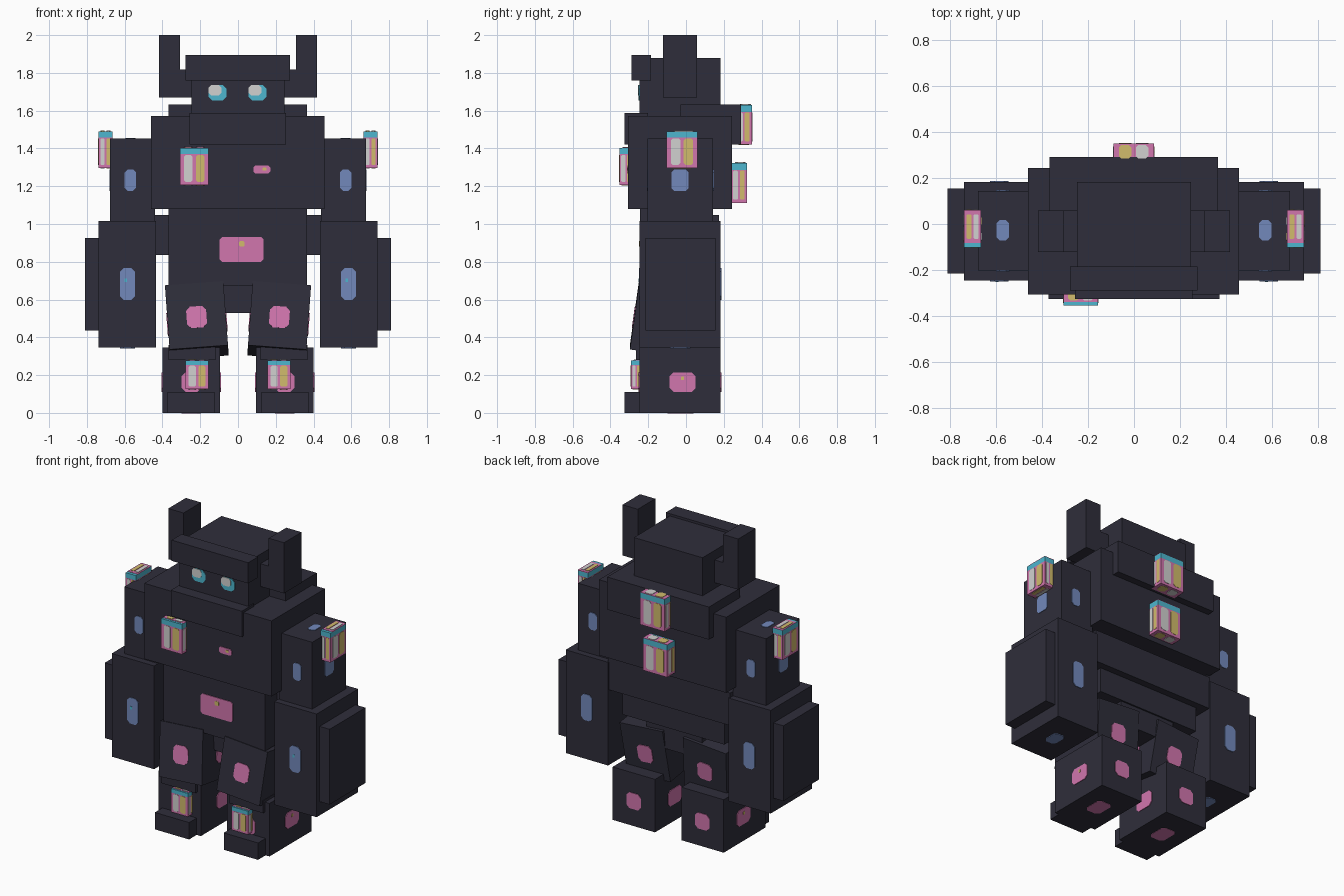
import bpy, math
from mathutils import Matrix, Vector

if "Cube" in bpy.data.objects:
    bpy.data.objects.remove(bpy.data.objects["Cube"])


def material(name, rgb):
    m = bpy.data.materials.new(name)
    m.diffuse_color = (*rgb, 1)
    m.use_nodes = True
    m.node_tree.nodes["Principled BSDF"].inputs["Base Color"].default_value = m.diffuse_color
    return m


DARK = material("dark_stone", (0.028, 0.027, 0.043))
PINK = material("pink", (0.64, 0.18, 0.42))
BLUE = material("slate_blue", (0.17, 0.25, 0.50))
CYAN = material("cyan", (0.075, 0.47, 0.62))
WHITE = material("pale_grey", (0.64, 0.64, 0.63))
YELLOW = material("soft_yellow", (0.64, 0.50, 0.15))


def make(name, verts, faces, mat, M=Matrix()):
    me = bpy.data.meshes.new(name)
    me.from_pydata(verts, [], faces)
    me.materials.append(mat)
    ob = bpy.data.objects.new(name, me)
    ob.matrix_world = M
    bpy.context.collection.objects.link(ob)
    return ob


def prism(name, loop, depth, mat, M=Matrix()):
    """Closed prism: outline points pushed along a depth vector."""
    n = len(loop)
    verts = [Vector(p) for p in loop] + [Vector(p) + depth for p in loop]
    faces = [tuple(reversed(range(n))), tuple(range(n, 2 * n))]
    faces += [(i, (i + 1) % n, n + (i + 1) % n, n + i) for i in range(n)]
    return make(name, verts, faces, mat, M)


def box(name, x, y, z, mat=DARK, M=Matrix()):
    x, y = sorted(x), sorted(y)
    loop = [(x[0], y[0], z[0]), (x[1], y[0], z[0]), (x[1], y[1], z[0]), (x[0], y[1], z[0])]
    return prism(name, loop, Vector((0, 0, z[1] - z[0])), mat, M)


def plate(name, c, n, w, h, mat, cut=0.25, lift=0.004, M=Matrix()):
    """Thin corner-cut plate lying on a surface at c that faces along n."""
    n, c = Vector(n), Vector(c)
    up = Vector((0, 1, 0)) if abs(n.z) > 0.5 else Vector((0, 0, 1))
    u = up.cross(n)
    k = cut * min(w, h)
    a, b = w / 2, h / 2
    if k:
        pts = [(a - k, -b), (a, k - b), (a, b - k), (a - k, b),
               (k - a, b), (-a, b - k), (-a, k - b), (k - a, -b)]
    else:
        pts = [(-a, -b), (a, -b), (a, b), (-a, b)]
    return prism(name, [c + u * p + up * q - n * 0.002 for p, q in pts], n * (lift + 0.002), mat, M)


def lantern(name, x, y, z):
    """Pink lantern box with a cyan cap and paired windows on every face."""
    cx, cy = sum(x) / 2, sum(y) / 2
    w, d, h = x[1] - x[0], y[1] - y[0], z[1] - z[0]
    cap = z[1] - h * 0.18
    box(name + "_body", x, y, (z[0], cap), PINK)
    box(name + "_cap", x, y, (cap, z[1] - 0.003), CYAN)
    edge = d * 0.12 if d > 0.1 else d * 0.2
    plate(name + "_lid", (cx, cy + edge / 2, z[1] - 0.003), (0, 0, 1), w, d - edge, PINK, 0, 0.002)
    zc, zh = z[0] + h * 0.44, h * 0.72
    sides = [((x[1], cy, zc), (1, 0, 0), d, zh), ((x[0], cy, zc), (-1, 0, 0), d, zh),
             ((cx, y[1], zc), (0, 1, 0), w, zh), ((cx, y[0], zc), (0, -1, 0), w, zh),
             ((cx, cy + edge / 2, z[1]), (0, 0, 1), w, d * 0.66),
             ((cx, cy, z[0]), (0, 0, -1), w, d * 0.66)]
    for c, n, fw, fh in sides:
        up = Vector((0, 1, 0)) if n[2] else Vector((0, 0, 1))
        u = up.cross(Vector(n))
        for sgn, mat in ((-1, WHITE), (1, YELLOW)):
            if n[2]:
                mat = YELLOW if mat == WHITE else WHITE
            plate(name + "_window", Vector(c) + u * sgn * fw * 0.21, n, fw * 0.31, fh, mat, 0.2, 0.002)


# Head, brow and chin
box("head", (-0.247, 0.247), (-0.247, 0.183), (1.55, 1.88))
box("brow", (-0.277, 0.275), (-0.288, -0.185), (1.76, 1.895))
box("chin", (-0.257, 0.255), (-0.325, -0.20), (1.42, 1.588))
for cx in (-0.108, 0.103):
    plate("eye", (cx, -0.247, 1.695), (0, -1, 0), 0.096, 0.082, CYAN)
    plate("eye_glint", (cx - 0.013, -0.247, 1.708), (0, -1, 0), 0.068, 0.055, WHITE, 0.25, 0.006)

# Torso
box("chest", (-0.46, 0.457), (-0.307, 0.243), (1.08, 1.572))
box("shoulder_hump", (-0.368, 0.365), (-0.03, 0.29), (1.42, 1.632))
box("waist", (-0.368, 0.366), (-0.243, 0.13), (0.675, 1.08))
box("back_belt", (-0.44, 0.44), (-0.12, 0.175), (0.835, 1.047))
box("pelvis", (-0.2, 0.2), (-0.15, 0.12), (0.53, 0.68))
plate("belly_patch", (0.019, -0.243, 0.866), (0, -1, 0), 0.232, 0.132, PINK, 0.1)
plate("belly_speck", (0.02, -0.243, 0.895), (0, -1, 0), 0.03, 0.028, YELLOW, 0.2, 0.006)
plate("chest_patch", (0.126, -0.307, 1.288), (0, -1, 0), 0.09, 0.042, PINK)
plate("chest_speck", (0.14, -0.307, 1.29), (0, -1, 0), 0.022, 0.016, YELLOW, 0.2, 0.006)

for s in (-1, 1):
    # Horns
    box("horn", (s * 0.307, s * 0.417), (-0.122, 0.058), (1.67, 2.0))
    box("horn_root", (s * 0.23, s * 0.31), (-0.122, 0.058), (1.67, 1.818))

    # Arms
    box("upper_arm", (s * 0.44, s * 0.677), (-0.203, 0.143), (0.95, 1.452))
    box("forearm", (s * 0.433, s * 0.738), (-0.245, 0.183), (0.345, 1.017))
    box("arm_guard", (s * 0.73, s * 0.81), (-0.214, 0.155), (0.435, 0.925))
    ax, fx = s * 0.57, s * 0.585
    for y, d in ((-0.203, -1), (0.143, 1)):
        plate("upper_arm_patch", (ax, y, 1.232), (0, d, 0), 0.06, 0.112, BLUE)
    plate("upper_arm_side_patch", (s * 0.677, -0.032, 1.232), (s, 0, 0), 0.09, 0.112, BLUE, 0.15)
    plate("upper_arm_top_patch", (ax, -0.027, 1.452), (0, 0, 1), 0.053, 0.088, BLUE)
    for y, d in ((-0.245, -1), (0.183, 1)):
        plate("forearm_patch", (fx, y, 0.683), (0, d, 0), 0.08, 0.17, BLUE)
    plate("forearm_speck", (fx - 0.01, -0.245, 0.702), (0, -1, 0), 0.014, 0.02, CYAN, 0.2, 0.006)
    plate("forearm_bottom_patch", (fx, -0.03, 0.345), (0, 0, -1), 0.08, 0.11, BLUE)

    # Thighs, tilted forward and outward
    M = (Matrix.Translation((s * 0.218, -0.08, 0.49))
         @ Matrix.Rotation(math.radians(4.2 * s), 4, 'Y')
         @ Matrix.Rotation(math.radians(-8), 4, 'X'))
    box("thigh", (-0.155, 0.155), (-0.195, 0.195), (-0.172, 0.172), DARK, M)
    for c, n in (((0, -0.195, -0.01), (0, -1, 0)), ((0, 0.195, -0.01), (0, 1, 0)),
                 ((0.155, 0, -0.01), (1, 0, 0)), ((-0.155, 0, -0.01), (-1, 0, 0))):
        plate("thigh_patch", c, n, 0.106, 0.115, PINK, 0.2, 0.004, M)

    # Lower legs
    lx = s * 0.247
    box("shin", (s * 0.095, s * 0.4), (-0.247, 0.183), (0, 0.345))
    box("knee", (s * 0.12, s * 0.367), (-0.266, -0.1), (0.28, 0.36))
    box("toe", (s * 0.125, s * 0.372), (-0.325, -0.23), (0, 0.11))
    for c, n, w in (((lx, -0.247, 0.163), (0, -1, 0), 0.104), ((lx, 0.183, 0.163), (0, 1, 0), 0.104),
                    ((s * 0.4, -0.018, 0.163), (s, 0, 0), 0.138),
                    ((s * 0.095, -0.018, 0.163), (-s, 0, 0), 0.138)):
        plate("shin_patch", c, n, w, 0.104, PINK, 0.2)
    plate("shin_speck", (s * 0.4, -0.018, 0.183), (s, 0, 0), 0.016, 0.02, YELLOW, 0.2, 0.006)
    plate("sole_patch", (lx, -0.03, 0.003), (0, 0, -1), 0.104, 0.138, PINK, 0.2, 0.005)

    # Shoulder and shin lanterns
    lantern("shoulder_lantern", sorted((s * 0.665, s * 0.738)), (-0.102, 0.06), (1.297, 1.492))
    sx = s * 0.217
    lantern("shin_lantern", (sx - 0.06, sx + 0.06), (-0.292, -0.235), (0.126, 0.281))

# Chest and back lanterns
lantern("chest_lantern", (-0.306, -0.157), (-0.353, -0.28), (1.207, 1.405))
lantern("upper_back_lantern", (-0.09, 0.086), (0.262, 0.349), (1.42, 1.632))
lantern("lower_back_lantern", (-0.09, 0.086), (0.238, 0.322), (1.112, 1.325))
